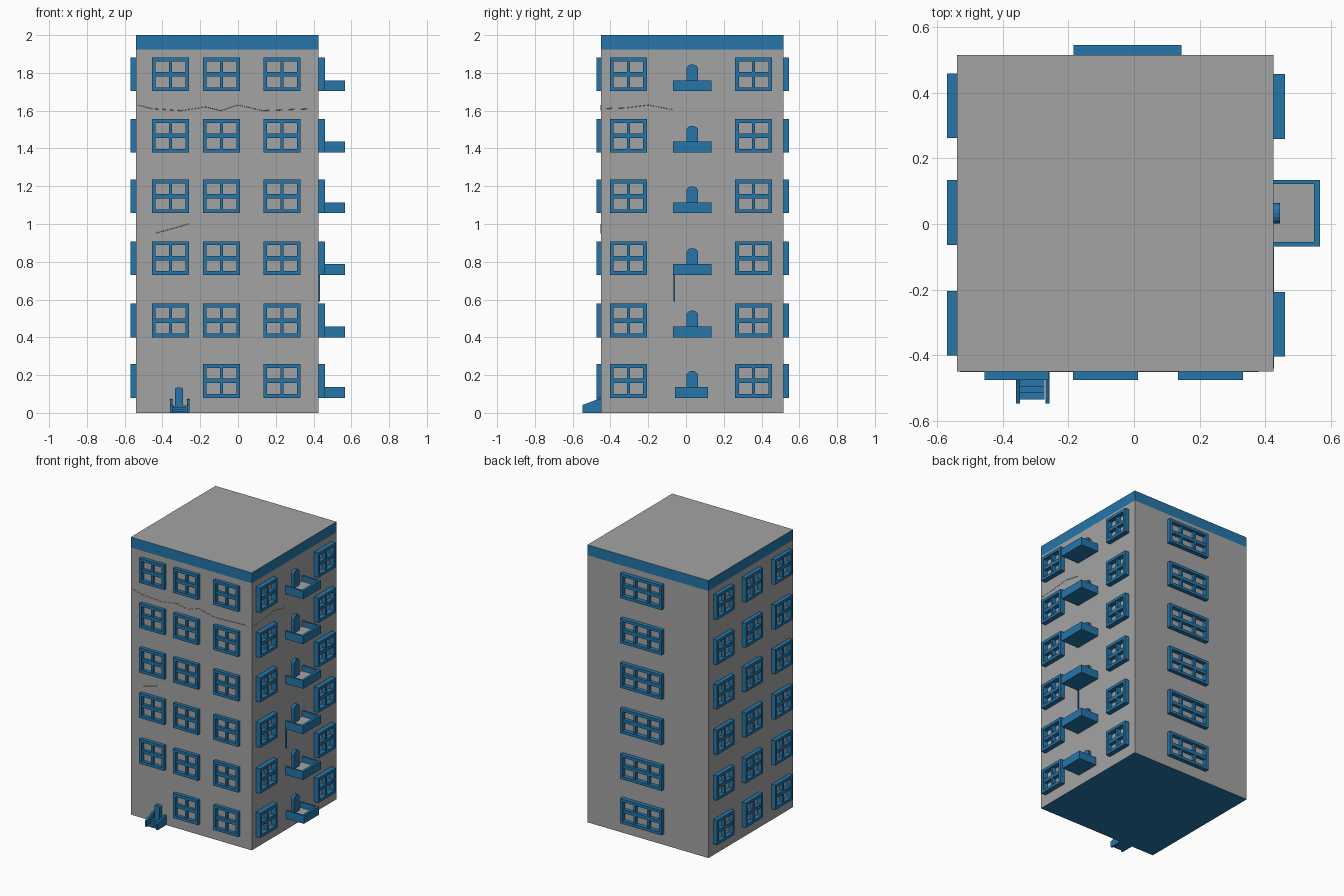
import bpy, bmesh, math
from mathutils import Matrix, Vector

cube = bpy.data.objects.get("Cube")
if cube:
    bpy.data.objects.remove(cube, do_unlink=True)


def material(name, rgb):
    m = bpy.data.materials.new(name)
    m.use_nodes = True
    m.diffuse_color = (*rgb, 1)
    m.node_tree.nodes["Principled BSDF"].inputs["Base Color"].default_value = (*rgb, 1)
    return m


GREY = material("concrete grey", (0.37, 0.37, 0.37))
BLUE = material("trim blue", (0.018, 0.18, 0.40))


def finish(bm, name, mats):
    mesh = bpy.data.meshes.new(name)
    bmesh.ops.recalc_face_normals(bm, faces=bm.faces)
    bm.to_mesh(mesh)
    bm.free()
    for m in mats:
        mesh.materials.append(m)
    return mesh


def place(mesh, name, loc=(0, 0, 0), turn=0, depth=1):
    ob = bpy.data.objects.new(name, mesh)
    ob.location = loc
    ob.rotation_euler.z = math.radians(turn)
    ob.scale.y = depth
    bpy.context.collection.objects.link(ob)
    return ob


def box(bm, lo, hi):
    lo, hi = Vector(lo), Vector(hi)
    mat = Matrix.Translation((lo + hi) / 2) @ Matrix.Diagonal((*(hi - lo), 1))
    return bmesh.ops.create_cube(bm, size=1, matrix=mat)["verts"]


def prism(bm, points, offset):
    face = bm.faces.new([bm.verts.new(p) for p in points])
    ext = bmesh.ops.extrude_face_region(bm, geom=[face], use_keep_orig=True)
    verts = [v for v in ext["geom"] if isinstance(v, bmesh.types.BMVert)]
    bmesh.ops.translate(bm, verts=verts, vec=offset)


# Main block: blue underside and blue band round the top
X0, X1, Y0, Y1, BAND = -0.54, 0.425, -0.45, 0.515, 1.925
bm = bmesh.new()
box(bm, (X0, Y0, 0), (X1, Y1, 2))
bmesh.ops.bisect_plane(bm, geom=bm.verts[:] + bm.edges[:] + bm.faces[:],
                       plane_co=(0, 0, BAND), plane_no=(0, 0, 1))
bm.normal_update()
for f in bm.faces:
    side = abs(f.normal.z) < 0.5
    f.material_index = int(f.normal.z < -0.5 or (side and f.calc_center_median().z > BAND))
place(finish(bm, "tower_block", [GREY, BLUE]), "tower_block")


# Window frame of unit depth, facing -y, with its bottom centre at the origin
def window_mesh(name, width, columns, h=0.178, b=0.02):
    bm = bmesh.new()
    w = width / 2
    for s in (-1, 1):
        box(bm, (min(s * w, s * (w - b)), -1, 0), (max(s * w, s * (w - b)), 0, h))
    box(bm, (b - w, -1, 0), (w - b, 0, b))
    box(bm, (b - w, -1, h - b), (w - b, 0, h))
    box(bm, (b - w, -0.8, h / 2 - 0.012), (w - b, 0, h / 2 + 0.012))
    for i in range(1, columns):
        x = -w + width * i / columns
        box(bm, (x - 0.008, -0.78, b), (x + 0.008, 0, h - b))
    return finish(bm, name, [BLUE])


def door_mesh(name, width, height, depth, arch):
    bm = bmesh.new()
    r = width / 2
    pts = [(-r, 0, 0), (r, 0, 0)]
    for i in range(9):
        a = math.pi * i / 8
        pts.append((r * math.cos(a), 0, height - arch + arch * math.sin(a)))
    prism(bm, pts, (0, -depth, 0))
    return finish(bm, name, [BLUE])


# Open balcony tray with a grey floor
def balcony_mesh(name, width, d=0.142, h=0.058):
    bm = bmesh.new()
    w = width / 2
    box(bm, (-w, -d, 0), (w, 0, 0.015))
    box(bm, (-w, -d, 0.015), (w, 0.018 - d, h))
    for s in (-1, 1):
        a, b = sorted((s * w, s * (w - 0.013)))
        box(bm, (a, 0.018 - d, 0.015), (b, 0, h))
    plate = box(bm, (0.013 - w, 0.018 - d, 0.015), (w - 0.013, 0, 0.018))
    for f in {f for v in plate for f in v.link_faces}:
        f.material_index = 1
    return finish(bm, name, [BLUE, GREY])


square_window = window_mesh("square_window", 0.197, 2)
wide_window = window_mesh("wide_window", 0.33, 3)
balcony_door = door_mesh("balcony_door", 0.062, 0.142, 0.02, 0.025)
balcony = balcony_mesh("balcony", 0.203)
low_balcony = balcony_mesh("low_balcony", 0.175)

# Windows, balconies and doors on each storey
for n, z in enumerate((0.08, 0.4, 0.73, 1.057, 1.378, 1.703), 1):
    for x in (-0.357, -0.087, 0.233):
        if n > 1 or x > -0.3:
            place(square_window, f"front_window_{n}", (x, Y0, z), 0, 0.025)
    for y in (-0.305, 0.358):
        place(square_window, f"left_window_{n}", (X1, y, z), 90, 0.035)
    for y in (-0.303, 0.035, 0.36):
        place(square_window, f"right_window_{n}", (X0, y, z), -90, 0.03)
    place(wide_window, f"back_window_{n}", (-0.02, Y1, z), 180, 0.03)
    place(low_balcony if n == 1 else balcony, f"balcony_{n}",
          (X1, 0.028 if n == 1 else 0.033, z), 90)
    place(balcony_door, f"balcony_door_{n}", (X1, 0.033, z), 90)

# Drain pipe under the third balcony
bm = bmesh.new()
box(bm, (X1, -0.066, 0.59), (X1 + 0.008, -0.058, 0.73))
place(finish(bm, "drain_pipe", [BLUE]), "drain_pipe")

# Entrance: door, steps and sloping side walls
entry_door = door_mesh("entrance_door", 0.043, 0.135, 0.025, 0.008)
place(entry_door, "entrance_door", (-0.313, Y0, 0))
bm = bmesh.new()
for i in range(4):
    box(bm, (-0.347, -0.535 + 0.02 * i, 0), (-0.272, Y0, 0.01 + 0.01 * i))
place(finish(bm, "entrance_steps", [BLUE]), "entrance_steps")
bm = bmesh.new()
for x in (-0.36, -0.27):
    prism(bm, [(x, Y0, 0), (x, -0.547, 0), (x, -0.547, 0.042), (x, -0.465, 0.073),
               (x, Y0, 0.073)], (0.013, 0, 0))
place(finish(bm, "entrance_side_walls", [BLUE]), "entrance_side_walls")


# Hairline cracks in the plaster
def crack(name, points):
    cu = bpy.data.curves.new(name, "CURVE")
    cu.dimensions = "3D"
    cu.bevel_depth = 0.0015
    cu.bevel_resolution = 0
    sp = cu.splines.new("POLY")
    sp.points.add(len(points) - 1)
    for p, co in zip(sp.points, points):
        p.co = (*co, 1)
    cu.materials.append(GREY)
    place(cu, name)


crack("front_upper_crack", [(x, Y0, z) for x, z in
      ((-0.53, 1.63), (-0.45, 1.61), (-0.3, 1.6), (-0.17, 1.62), (-0.09, 1.6), (0, 1.63),
       (0.13, 1.6), (0.38, 1.61))])
crack("front_lower_crack", [(x, Y0, z) for x, z in
      ((-0.44, 0.95), (-0.35, 0.975), (-0.26, 1.0))])
crack("left_crack", [(X1, y, z) for y, z in
      ((-0.44, 1.61), (-0.32, 1.615), (-0.2, 1.63), (-0.07, 1.605))])
